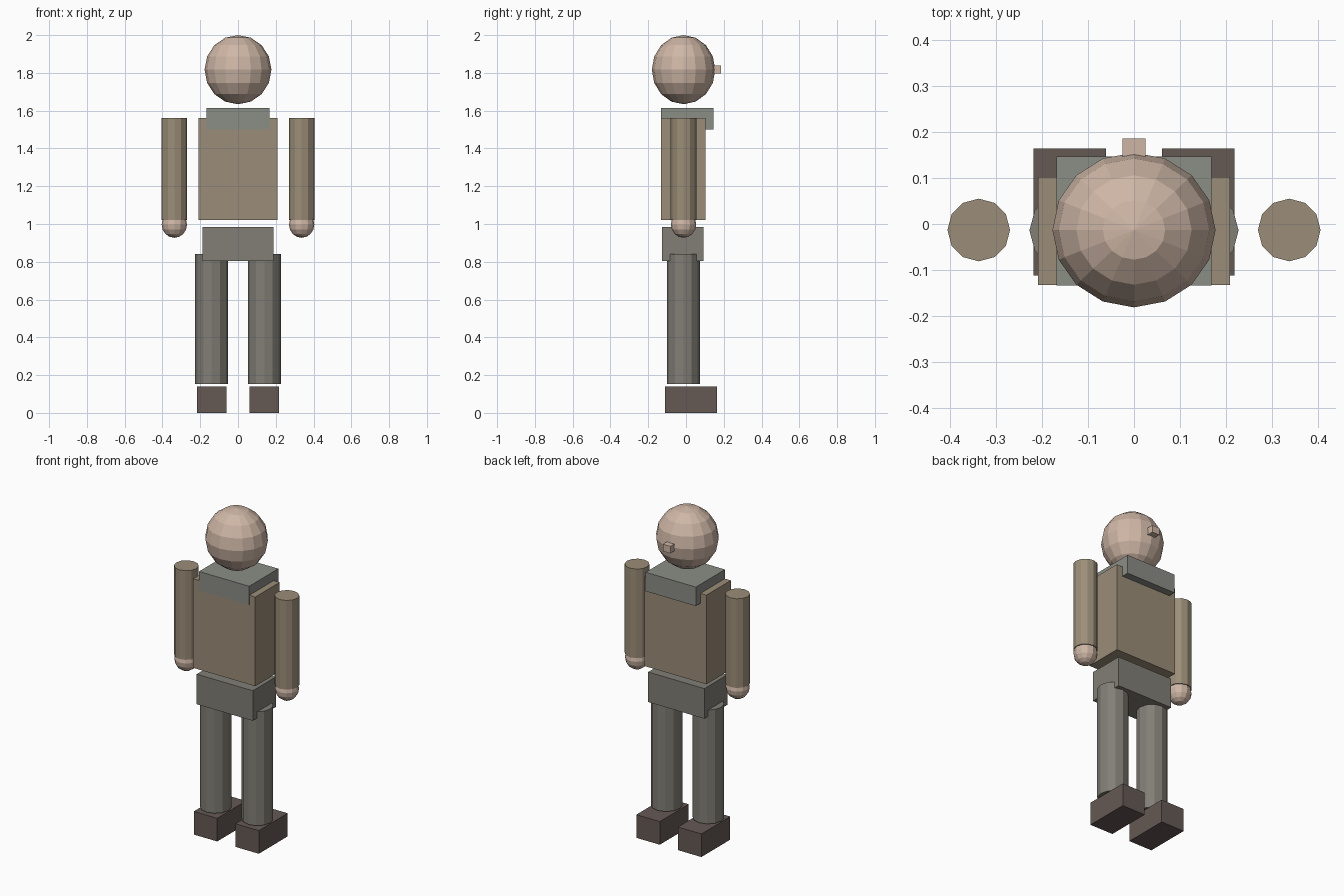
import bpy

if "Cube" in bpy.data.objects:
    bpy.data.objects.remove(bpy.data.objects["Cube"])


def material(name, rgb):
    m = bpy.data.materials.new(name)
    m.diffuse_color = (*rgb, 1)
    m.use_nodes = True
    m.node_tree.nodes["Principled BSDF"].inputs["Base Color"].default_value = m.diffuse_color
    return m


skin = material("skin", (0.62, 0.47, 0.38))
tan = material("tan_cloth", (0.33, 0.27, 0.19))
grey = material("collar_grey", (0.26, 0.27, 0.24))
trouser = material("trouser_grey", (0.22, 0.21, 0.18))
brown = material("boot_brown", (0.13, 0.10, 0.09))


def finish(name, mat, scale=None):
    ob = bpy.context.object
    ob.name = name
    if scale:
        ob.scale = scale
    ob.data.materials.append(mat)


def box(name, x, y, z, mat):
    """Box from (min, max) ranges on each axis."""
    loc = [(a + b) / 2 for a, b in (x, y, z)]
    bpy.ops.mesh.primitive_cube_add(size=1, location=loc)
    finish(name, mat, [b - a for a, b in (x, y, z)])


def post(name, x, y, z, radius, mat):
    """Upright 12-sided limb with a vertex on each axis."""
    bpy.ops.mesh.primitive_cylinder_add(vertices=12, radius=radius, depth=z[1] - z[0],
                                        location=(x, y, (z[0] + z[1]) / 2))
    finish(name, mat)


def ball(name, loc, radii, segments, rings, mat):
    bpy.ops.mesh.primitive_uv_sphere_add(segments=segments, ring_count=rings,
                                         radius=1, location=loc)
    finish(name, mat, radii)


# Head and nose (the nose points to +y)
ball("head", (0, -0.013, 1.817), (0.177, 0.168, 0.183), 16, 8, skin)
box("nose", (-0.025, 0.025), (0.137, 0.186), (1.796, 1.839), skin)

# Trunk
box("collar", (-0.168, 0.168), (-0.133, 0.146), (1.50, 1.615), grey)
box("torso", (-0.208, 0.208), (-0.132, 0.102), (1.02, 1.56), tan)
box("pelvis", (-0.188, 0.188), (-0.127, 0.093), (0.803, 0.985), trouser)

# Limbs on both sides
for side, s in (("left", -1), ("right", 1)):
    post(side + "_arm", s * 0.337, -0.013, (1.02, 1.56), 0.068, tan)
    ball(side + "_hand", (s * 0.337, -0.013, 0.997), (0.067, 0.067, 0.07), 12, 8, skin)
    post(side + "_leg", s * 0.14, -0.014, (0.152, 0.842), 0.087, trouser)
    box(side + "_foot", sorted((s * 0.061, s * 0.218)), (-0.112, 0.164), (0, 0.14), brown)
